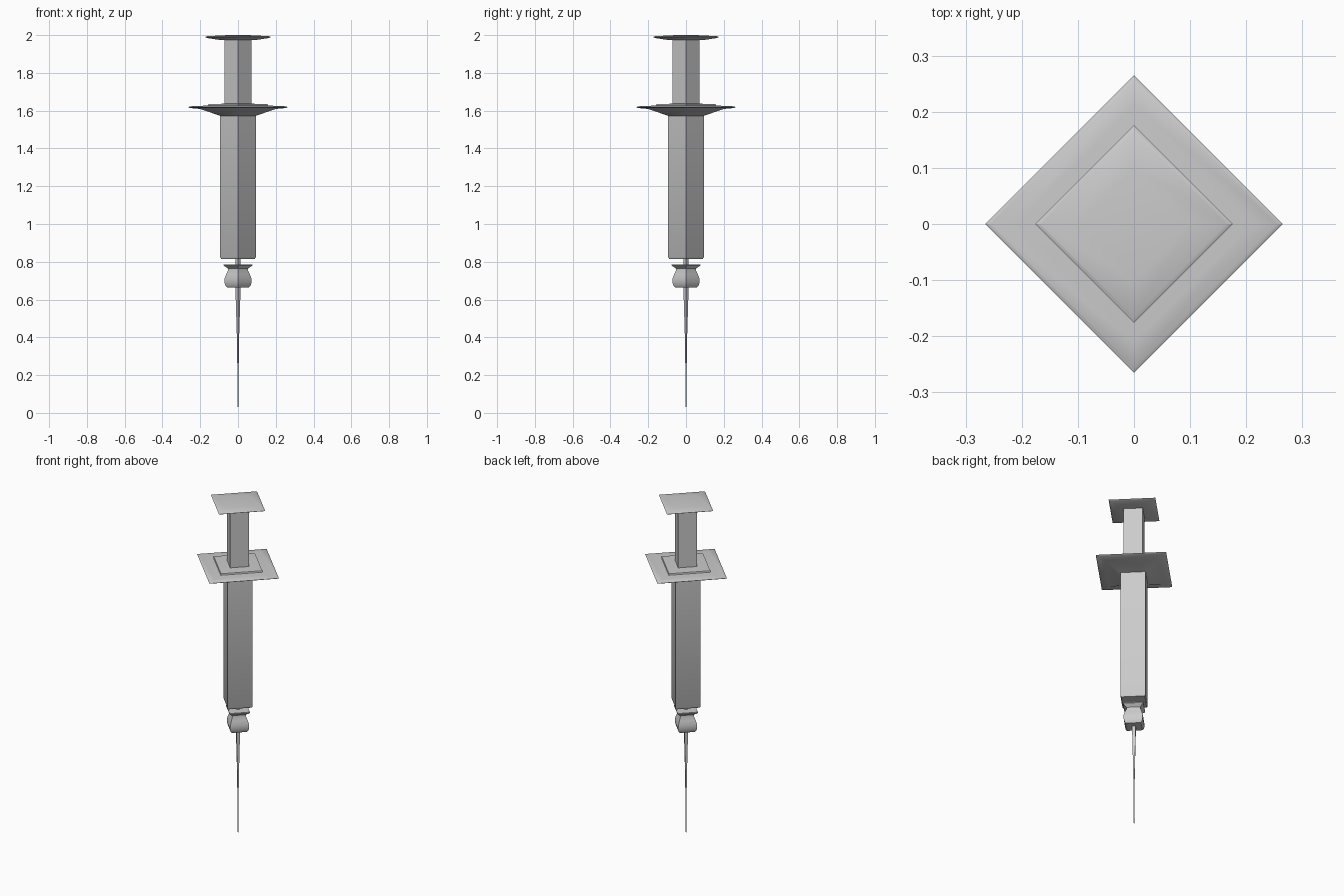
import bpy, bmesh, math

if "Cube" in bpy.data.objects:
    bpy.data.objects.remove(bpy.data.objects["Cube"])


def lathe(name, profile, sides=4):
    """Spin (radius, z) points, listed bottom to top, into a closed prism-like solid."""
    bm = bmesh.new()
    rings = []
    for r, z in profile:
        rings.append([bm.verts.new((r * math.cos(2 * math.pi * i / sides),
                                    r * math.sin(2 * math.pi * i / sides), z))
                      for i in range(sides)])
    for low, high in zip(rings, rings[1:]):
        for i in range(sides):
            j = (i + 1) % sides
            bm.faces.new((low[i], low[j], high[j], high[i]))
    bm.faces.new(rings[0][::-1])
    bm.faces.new(rings[-1])
    mesh = bpy.data.meshes.new(name)
    bm.to_mesh(mesh)
    bm.free()
    obj = bpy.data.objects.new(name, mesh)
    bpy.context.collection.objects.link(obj)
    # soften only the shallow steps; the four corners stay sharp
    bpy.ops.object.select_all(action='DESELECT')
    obj.select_set(True)
    bpy.context.view_layer.objects.active = obj
    bpy.ops.object.shade_smooth_by_angle(angle=math.radians(30))
    return obj


# Tapered needle
lathe("needle", [(0.001, 0.0), (0.003, 0.2), (0.006, 0.4), (0.012, 0.6), (0.013, 0.68)])

# Waisted hub holding the needle
lathe("needle_hub", [(0.058, 0.665), (0.066, 0.673), (0.072, 0.69), (0.072, 0.71),
                     (0.062, 0.735), (0.052, 0.755), (0.052, 0.764),
                     (0.077, 0.78), (0.077, 0.786)])

# Thin nozzle between hub and barrel
lathe("nozzle", [(0.014, 0.77), (0.014, 0.83)])

# Barrel with a small chamfer at the bottom
lathe("barrel", [(0.088, 0.815), (0.095, 0.824), (0.095, 1.58)])

# Finger flange: flared underside, thin rim, raised step on top
lathe("finger_flange", [(0.095, 1.573), (0.2, 1.609), (0.255, 1.614), (0.265, 1.619),
                        (0.255, 1.623), (0.21, 1.625), (0.16, 1.627),
                        (0.157, 1.635), (0.07, 1.637)])

# Plunger rod and thumb rest
lathe("plunger_rod", [(0.072, 1.55), (0.072, 1.98)])
lathe("thumb_rest", [(0.072, 1.973), (0.11, 1.976), (0.165, 1.985), (0.176, 1.99),
                     (0.165, 1.994), (0.1, 1.998), (0.05, 2.0)])
